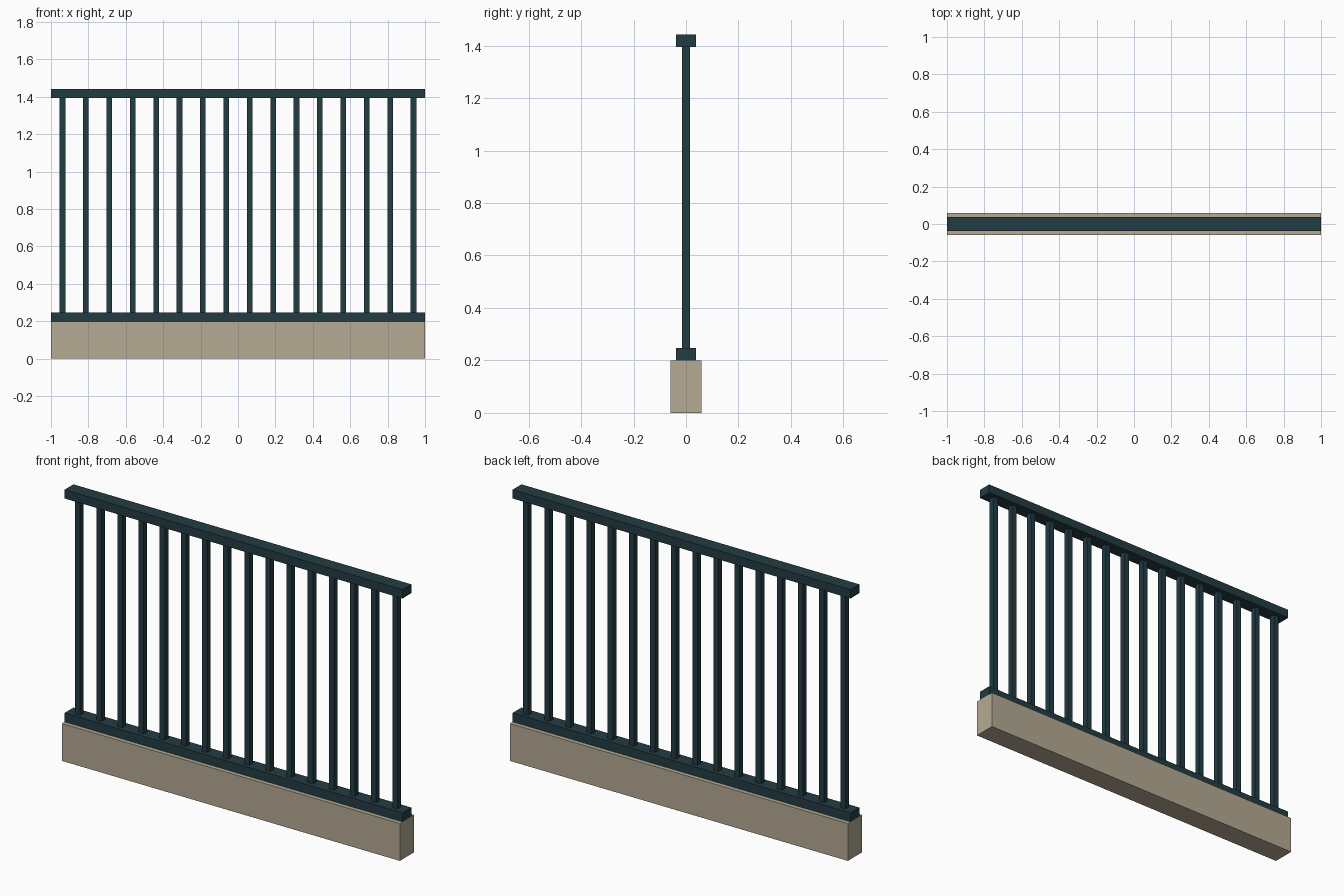
import bpy

if "Cube" in bpy.data.objects:
    bpy.data.objects.remove(bpy.data.objects["Cube"])


def material(name, rgb):
    m = bpy.data.materials.new(name)
    m.diffuse_color = (*rgb, 1.0)
    m.use_nodes = True
    m.node_tree.nodes["Principled BSDF"].inputs["Base Color"].default_value = m.diffuse_color
    return m


def box(name, x, half_x, half_y, z0, z1, mat):
    bpy.ops.mesh.primitive_cube_add(size=2, location=(x, 0, (z0 + z1) / 2))
    ob = bpy.context.object
    ob.name = name
    ob.scale = (half_x, half_y, (z1 - z0) / 2)
    bpy.ops.object.transform_apply(location=False, rotation=False, scale=True)
    ob.data.materials.append(mat)
    return ob


stone = material("beige stone", (0.462, 0.402, 0.296))
paint = material("dark teal paint", (0.016, 0.045, 0.055))

BASE_TOP, LOWER_TOP = 0.20, 0.248
UPPER_BOTTOM, UPPER_TOP = 1.395, 1.442

# Stone plinth
box("plinth", 0, 1.0, 0.06, 0, BASE_TOP, stone)

# Horizontal rails
box("lower_rail", 0, 1.0, 0.0375, BASE_TOP, LOWER_TOP, paint)
box("upper_rail", 0, 1.0, 0.0375, UPPER_BOTTOM, UPPER_TOP, paint)

# Evenly spaced square balusters
COUNT, REACH = 16, 0.9385
for i in range(COUNT):
    x = -REACH + 2 * REACH * i / (COUNT - 1)
    box(f"baluster_{i + 1}", x, 0.015, 0.015, LOWER_TOP, UPPER_BOTTOM, paint)
